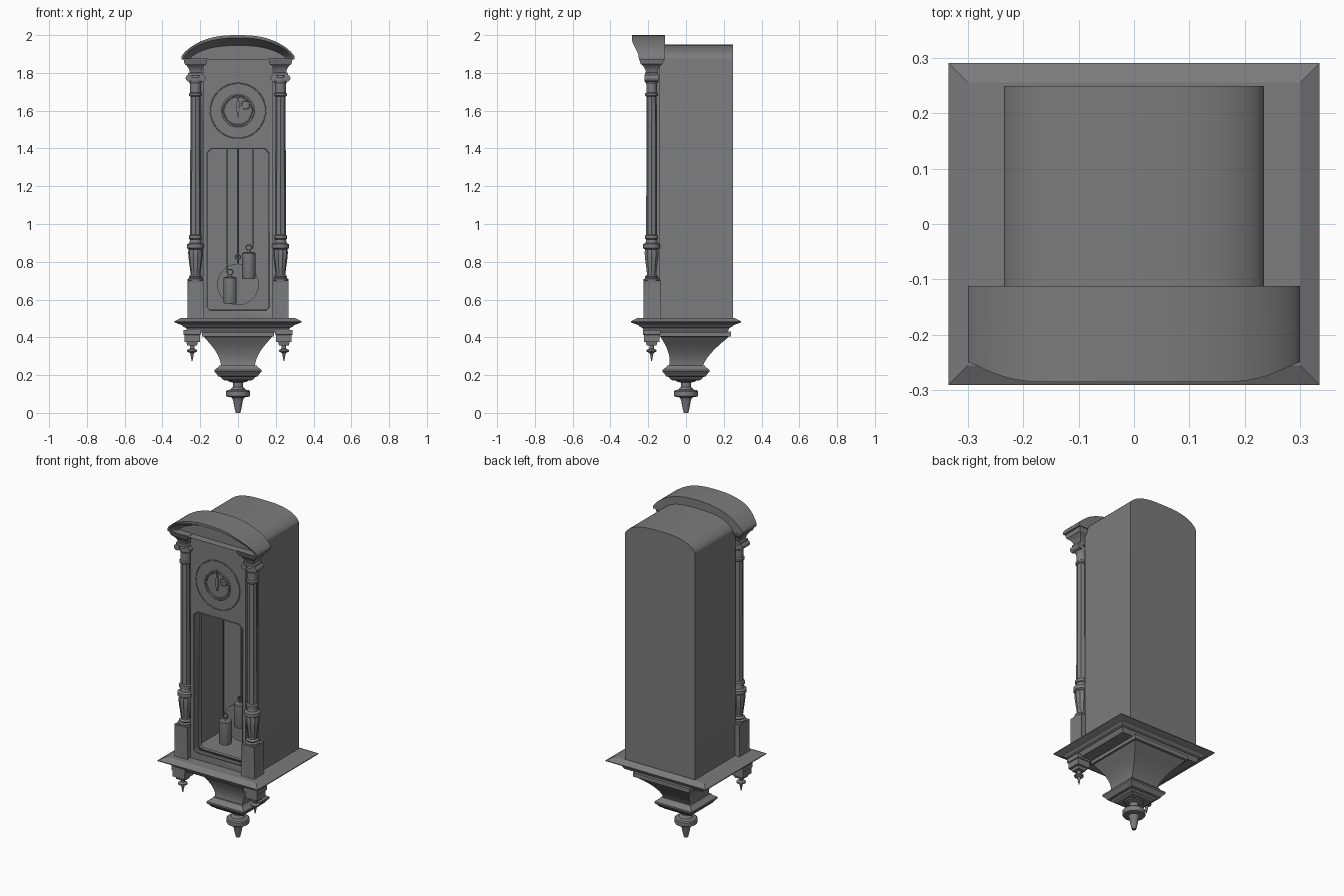
import bpy, bmesh, math
from mathutils import Matrix

cube = bpy.data.objects.get("Cube")
if cube:
    bpy.data.objects.remove(cube, do_unlink=True)

grey = bpy.data.materials.new("plain_grey")
grey.use_nodes = True
grey.diffuse_color = (0.2, 0.2, 0.2, 1)
grey.node_tree.nodes["Principled BSDF"].inputs["Base Color"].default_value = (0.2, 0.2, 0.2, 1)


def finish(name, bm):
    bmesh.ops.recalc_face_normals(bm, faces=bm.faces)
    mesh = bpy.data.meshes.new(name)
    bm.to_mesh(mesh)
    bm.free()
    mesh.materials.append(grey)
    ob = bpy.data.objects.new(name, mesh)
    bpy.context.collection.objects.link(ob)
    bpy.ops.object.select_all(action='DESELECT')
    ob.select_set(True)
    bpy.context.view_layer.objects.active = ob
    bpy.ops.object.shade_smooth_by_angle(angle=math.radians(25))
    return ob


def skin(bm, rings):
    """Bridge matching vertex rings and cap both ends."""
    n = len(rings[0])
    for a, b in zip(rings, rings[1:]):
        for i in range(n):
            j = (i + 1) % n
            bm.faces.new((a[i], a[j], b[j], b[i]))
    bm.faces.new(rings[0])
    bm.faces.new(rings[-1])


def lathe(name, profile, x=0, y=0, seg=24, flute=0):
    bm = bmesh.new()
    rings = []
    for r, z in profile:
        ring = []
        for i in range(seg):
            a = math.tau * i / seg
            k = r * (1 - flute * (i % 2))
            ring.append(bm.verts.new((x + k * math.cos(a), y + k * math.sin(a), z)))
        rings.append(ring)
    skin(bm, rings)
    return finish(name, bm)


def square_loft(name, rows, x=0):
    """Rows are height, half width, half depth, depth centre."""
    bm = bmesh.new()
    rings = [[bm.verts.new((x + sx * hx, cy + sy * hy, z))
              for sx, sy in ((-1, -1), (1, -1), (1, 1), (-1, 1))]
             for z, hx, hy, cy in rows]
    skin(bm, rings)
    return finish(name, bm)


def layers(name, outlines):
    """Join x-z outlines, each with a depth that may depend on height."""
    bm = bmesh.new()
    skin(bm, [[bm.verts.new((x, y(z) if callable(y) else y, z)) for x, z in pts] for pts, y in outlines])
    return finish(name, bm)


def prism(name, outline, front, back):
    return layers(name, [(outline, front), (outline, back)])


def box(name, x0, x1, y0, y1, z0, z1):
    return prism(name, [(x0, z0), (x1, z0), (x1, z1), (x0, z1)], y0, y1)


def arch(half, bottom, spring, top, bulge, power, steps=40):
    pts = [(half, bottom)]
    for i in range(steps + 1):
        t = math.cos(math.pi * i / steps)
        pts.append((half * t, spring + (top - spring) * max(0, 1 - abs(t) ** bulge) ** power))
    return pts + [(-half, bottom)]


def disc(name, x, y, z, r, depth):
    bm = bmesh.new()
    m = Matrix.Translation((x, y, z)) @ Matrix.Rotation(math.pi / 2, 4, 'X')
    bmesh.ops.create_cone(bm, cap_ends=True, segments=40, radius1=r, radius2=r, depth=depth, matrix=m)
    return finish(name, bm)


def wire(name, points, thick, closed=False):
    cu = bpy.data.curves.new(name, 'CURVE')
    cu.dimensions = '3D'
    cu.bevel_depth = thick
    cu.bevel_resolution = 1
    sp = cu.splines.new('POLY')
    sp.points.add(len(points) - 1)
    for p, co in zip(sp.points, points):
        p.co = (*co, 1)
    sp.use_cyclic_u = closed
    cu.materials.append(grey)
    ob = bpy.data.objects.new(name, cu)
    bpy.context.collection.objects.link(ob)


def hoop(name, x, y, z, r, thick):
    wire(name, [(x + r * math.cos(math.tau * i / 40), y, z + r * math.sin(math.tau * i / 40))
                for i in range(40)], thick, True)


def cut(ob, cutter):
    mod = ob.modifiers.new("cut", 'BOOLEAN')
    mod.object = cutter
    mod.solver = 'EXACT'
    cutter.hide_render = True
    cutter.hide_set(True)


# Hollow case with a front panel standing forward between the columns
FRONT = -0.19
case = prism("case", arch(0.235, 0.49, 1.875, 1.95, 3, 0.65), -0.14, 0.25)
panel = box("front_panel", -0.185, 0.185, FRONT, -0.138, 0.495, 1.89)
door = [(-0.15, 0.545), (0.15, 0.545), (0.165, 0.56), (0.165, 1.375),
        (0.14, 1.4), (-0.14, 1.4), (-0.165, 1.375), (-0.165, 0.56)]
opening = prism("opening_cutter", door, -0.3, 0.0)
hollow = box("hollow_cutter", -0.205, 0.205, -0.115, 0.16, 0.535, 1.42)
cut(case, opening)
cut(case, hollow)
cut(panel, opening)
wire("door_moulding", [(x, FRONT, z) for x, z in door], 0.003, True)


# Arched hood: curved front rim around a sunken field
def rim_front(z):
    t = min(1, max(0, (z - 1.88) / 0.1))
    return -0.25 - 0.036 * t * t * (3 - 2 * t)


layers("hood", [(arch(0.3, 1.872, 1.885, 2.0, 2.5, 0.8), -0.112),
                (arch(0.3, 1.872, 1.885, 2.0, 2.5, 0.8), rim_front),
                (arch(0.288, 1.873, 1.882, 1.985, 2.5, 0.8), rim_front),
                (arch(0.25, 1.874, 1.88, 1.945, 2.5, 0.8), -0.205)])

# Dial and hands
disc("dial_plate", 0, FRONT - 0.001, 1.6, 0.148, 0.006)
hoop("dial_rim", 0, FRONT - 0.003, 1.6, 0.146, 0.003)
hoop("inner_dial_rim", 0, FRONT - 0.004, 1.6, 0.083, 0.005)
hoop("inner_dial_bead", 0, FRONT - 0.004, 1.6, 0.074, 0.003)
hoop("small_dial", 0.04, FRONT - 0.005, 1.63, 0.022, 0.003)
prism("minute_hand", [(-0.004, 1.57), (0.004, 1.57), (0.009, 1.63), (0, 1.7), (-0.009, 1.63)],
      FRONT - 0.014, FRONT - 0.01)
prism("hour_hand", [(-0.006, 1.6), (0.004, 1.592), (0.06, 1.645), (0.045, 1.64)],
      FRONT - 0.011, FRONT - 0.007)
disc("hand_hub", 0, FRONT - 0.008, 1.6, 0.01, 0.014)

# Pendulum and weights
disc("pendulum_bob", 0, 0.03, 0.68, 0.11, 0.02)
wire("pendulum_rod", [(0, 0.03, 0.68), (0, 0.03, 1.42)], 0.005)
hoop("pendulum_eye", 0, 0.03, 0.825, 0.013, 0.004)
WY = -0.06
for side, x, z in (("right", -0.042, 0.58), ("left", 0.057, 0.71)):
    lathe(side + "_weight", [(0.033, z), (0.035, z + 0.005), (0.035, z + 0.135),
                             (0.03, z + 0.14), (0.008, z + 0.142), (0.008, z + 0.155)], x, WY)
    hoop(side + "_weight_ring", x, WY, z + 0.165, 0.015, 0.003)
    wire(side + "_weight_cable", [(x * 1.4, WY, z + 0.16), (x * 1.4, WY, 1.42)], 0.002)

# Columns, pedestals and corner drops, mirrored left and right
CY = -0.182
for side, s in (("left", 1), ("right", -1)):
    cx = s * 0.225
    pedestal = box(side + "_pedestal", cx - 0.043, cx + 0.043, CY - 0.043, CY + 0.05, 0.495, 0.7)
    bm = bmesh.new()
    bm.from_mesh(pedestal.data)
    walls = [f for f in bm.faces if abs(f.normal.z) < 0.5]
    bmesh.ops.inset_individual(bm, faces=walls, thickness=0.014, depth=-0.004)
    bm.to_mesh(pedestal.data)
    bm.free()
    lathe(side + "_column_foot", [(0.042, 0.695), (0.042, 0.708), (0.032, 0.714), (0.036, 0.722),
                                  (0.025, 0.73), (0.025, 0.74)], cx, CY)
    lathe(side + "_column_vase", [(0.025, 0.73), (0.03, 0.77), (0.037, 0.82), (0.039, 0.85), (0.034, 0.875)],
          cx, CY, 20, 0.1)
    lathe(side + "_column_collar", [(0.034, 0.865), (0.045, 0.872), (0.045, 0.893), (0.032, 0.9), (0.029, 0.918),
                                    (0.035, 0.922), (0.035, 0.938), (0.028, 0.944)], cx, CY)
    lathe(side + "_column_shaft", [(0.029, 0.94), (0.027, 1.69)], cx, CY, 16, 0.12)
    lathe(side + "_column_neck", [(0.028, 1.675), (0.034, 1.68), (0.034, 1.69), (0.028, 1.695), (0.028, 1.74),
                                  (0.036, 1.755), (0.036, 1.775), (0.028, 1.785), (0.028, 1.82)], cx, CY)
    for i in (-1, 1):
        disc(side + "_volute", cx + i * 0.034, CY, 1.772, 0.018, 0.074)
    square_loft(side + "_capital", [(1.785, 0.04, 0.035, CY), (1.8, 0.04, 0.035, CY), (1.803, 0.03, 0.03, CY),
                                    (1.82, 0.034, 0.034, CY), (1.838, 0.046, 0.046, CY), (1.848, 0.058, 0.058, CY),
                                    (1.876, 0.064, 0.067, CY)], cx)
    dx = s * 0.243
    square_loft(side + "_drop_block", [(0.358, 0.026, 0.026, CY), (0.374, 0.03, 0.03, CY), (0.376, 0.041, 0.041, CY),
                                       (0.412, 0.041, 0.041, CY), (0.414, 0.046, 0.046, CY),
                                       (0.44, 0.046, 0.046, CY)], dx)
    lathe(side + "_drop_finial", [(0.002, 0.275), (0.009, 0.312), (0.012, 0.318), (0.026, 0.325), (0.026, 0.333),
                                  (0.012, 0.34), (0.012, 0.36)], dx, CY, 20)

# Shelf moulding under the case
square_loft("shelf", [(z, h, h - 0.045, 0) for z, h in
                      ((0.425, 0.262), (0.435, 0.268), (0.45, 0.275), (0.456, 0.29), (0.465, 0.298),
                       (0.472, 0.318), (0.48, 0.336), (0.485, 0.336), (0.503, 0.301))])

# Curved bracket narrowing to a square foot moulding
rows = [(0.43, 0.19, 0.19, 0.048), (0.405, 0.19, 0.19, 0.048), (0.403, 0.18, 0.18, 0.045)]
for i in range(1, 11):
    t = i / 10
    half = 0.09 + 0.09 * (1 - t) ** 1.7
    rows.append((0.4 - 0.15 * t, half, half, 0.045 * (1 - t)))
square_loft("bracket", rows)
square_loft("bracket_foot", [(z, h, h, 0) for z, h in
                             ((0.172, 0.07), (0.18, 0.085), (0.19, 0.09), (0.194, 0.105), (0.205, 0.112),
                              (0.218, 0.124), (0.228, 0.124), (0.242, 0.105), (0.252, 0.098))])

# Bottom finial
lathe("bottom_finial", [(0.012, 0), (0.017, 0.02), (0.026, 0.066), (0.03, 0.076), (0.034, 0.082),
                        (0.06, 0.086), (0.064, 0.093), (0.064, 0.113), (0.058, 0.12), (0.038, 0.124),
                        (0.034, 0.132), (0.026, 0.138), (0.026, 0.16), (0.05, 0.166), (0.058, 0.176)], seg=32)
